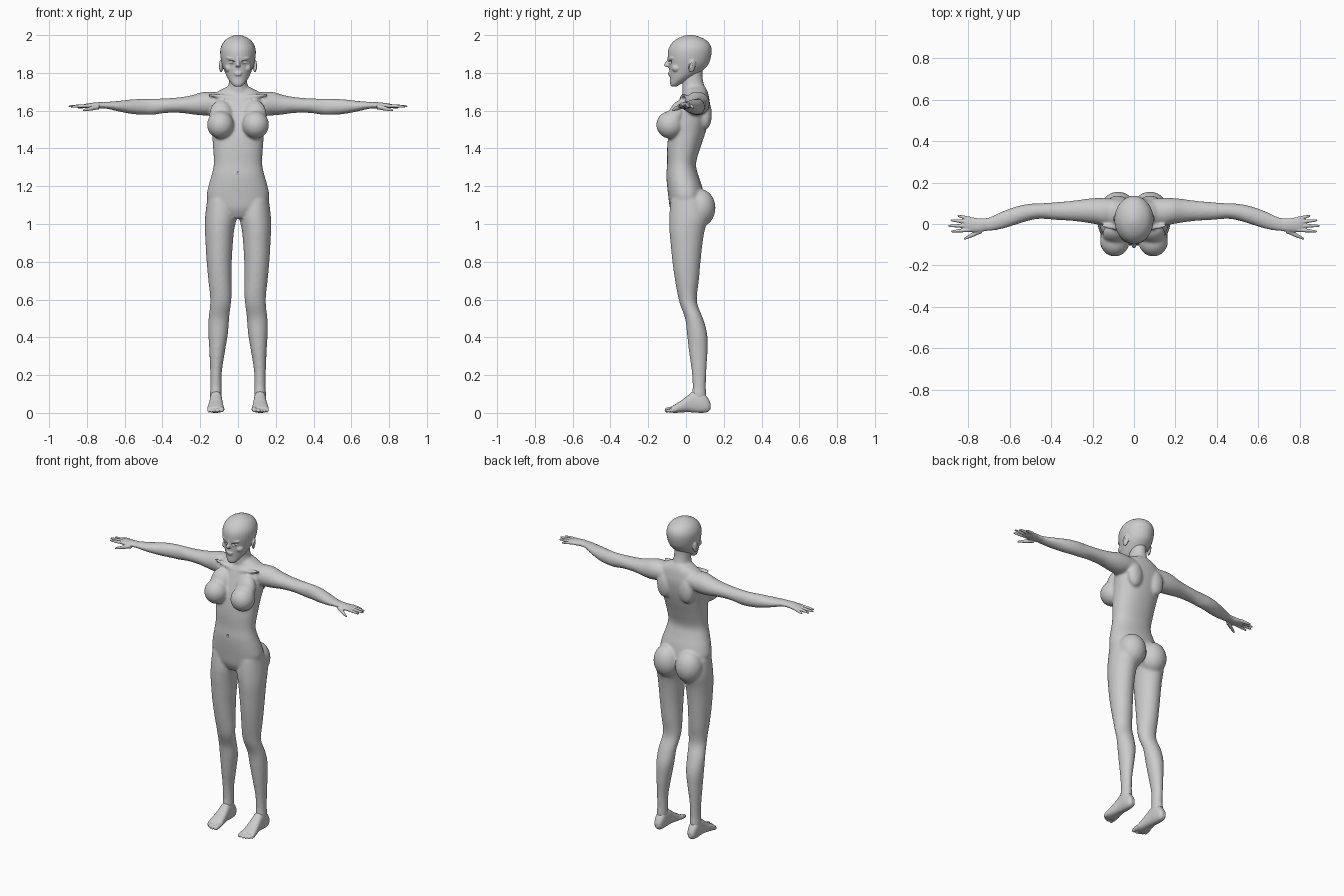
import bpy, bmesh, math
from mathutils import Matrix, Vector

AXES = {'x': (0, 1, 2), 'y': (1, 0, 2), 'z': (2, 0, 1)}


def spline(rows, steps=5):
    """Catmull-Rom interpolation of cross-section rows."""
    out = []
    for i in range(len(rows) - 1):
        a, b, c, d = (rows[min(max(i + k, 0), len(rows) - 1)] for k in (-1, 0, 1, 2))
        for s in range(steps):
            t = s / steps
            out.append([0.5 * (2 * q + (r - p) * t + (2 * p - 5 * q + 4 * r - u) * t * t
                        + (3 * q - p - 3 * r + u) * t ** 3) for p, q, r, u in zip(a, b, c, d)])
    return out + [list(rows[-1])]


def loft(bm, axis, rows, power=2.0, n=32):
    """Rows are (position, low1, high1, low2, high2) along an axis."""
    m, u, v = AXES[axis]
    rings = []
    for pos, a0, a1, b0, b1 in spline(rows):
        ring = []
        for k in range(n):
            ang = 2 * math.pi * k / n
            c, s = math.cos(ang), math.sin(ang)
            co = [0, 0, 0]
            co[m] = pos
            co[u] = (a0 + a1) / 2 + (a1 - a0) / 2 * math.copysign(abs(c) ** (2 / power), c)
            co[v] = (b0 + b1) / 2 + (b1 - b0) / 2 * math.copysign(abs(s) ** (2 / power), s)
            ring.append(bm.verts.new(co))
        rings.append(ring)
    faces = [bm.faces.new(rings[0]), bm.faces.new(rings[-1][::-1])]
    for r0, r1 in zip(rings, rings[1:]):
        for k in range(n):
            j = (k + 1) % n
            faces.append(bm.faces.new((r0[k], r1[k], r1[j], r0[j])))
    bmesh.ops.recalc_face_normals(bm, faces=faces)


def centred(rows):
    return [(z, -w, w, y0, y1) for z, w, y0, y1 in rows]


def ball(bm, loc, rad, tilt=(0, 0, 0)):
    mat = Matrix.Translation(loc)
    for ang, ax in zip(tilt, 'XYZ'):
        mat = mat @ Matrix.Rotation(math.radians(ang), 4, ax)
    mat = mat @ Matrix.Diagonal((*rad, 1))
    bmesh.ops.create_uvsphere(bm, u_segments=32, v_segments=20, radius=1, matrix=mat)


def digit(bm, axis, start, end, r0, r1):
    """Rounded finger or toe running mainly along one axis."""
    m, u, v = AXES[axis]
    rows = []
    for t, f in ((0, 1), (.25, .95), (.45, 1.05), (.7, .93), (.9, .85), (.97, .6), (1, .2)):
        c = Vector(start).lerp(Vector(end), t)
        r = (r0 + (r1 - r0) * t) * f
        rows.append((c[m], c[u] - r, c[u] + r, c[v] - r, c[v] + r))
    loft(bm, axis, rows, n=16)


def finish(name, bm, mirror=True, voxel=0, smooth=0, cutters=()):
    for f in bm.faces:
        f.smooth = True
    me = bpy.data.meshes.new(name)
    bm.to_mesh(me)
    bm.free()
    ob = bpy.data.objects.new(name, me)
    bpy.context.collection.objects.link(ob)
    if mirror:
        ob.modifiers.new("mirror", 'MIRROR').use_mirror_merge = False
    if voxel:
        rm = ob.modifiers.new("blend", 'REMESH')
        rm.mode, rm.voxel_size, rm.use_smooth_shade = 'VOXEL', voxel, True
    for c in cutters:
        bo = ob.modifiers.new("cut", 'BOOLEAN')
        bo.operation, bo.object = 'DIFFERENCE', c
        c.hide_render = True
        c.hide_set(True)
    if smooth:
        sm = ob.modifiers.new("soften", 'SMOOTH')
        sm.factor, sm.iterations = 0.5, smooth
    return ob


# Torso
bm = bmesh.new()
loft(bm, 'z', centred([
    (1.03, .06, -.06, .05), (1.08, .135, -.084, .085), (1.14, .165, -.093, .095),
    (1.20, .157, -.10, .085), (1.26, .14, -.104, .065), (1.32, .128, -.10, .053),
    (1.40, .132, -.10, .075), (1.48, .138, -.092, .102), (1.55, .148, -.075, .12),
    (1.62, .155, -.05, .128), (1.67, .145, -.03, .122), (1.70, .11, -.012, .115),
    (1.725, .062, -.005, .103)]), power=2.2)
# Neck
loft(bm, 'z', centred([
    (1.66, .085, -.01, .115), (1.70, .062, -.018, .108), (1.74, .05, -.02, .095),
    (1.78, .047, -.022, .088), (1.84, .047, -.02, .088)]))
# Chest, shoulder blades, hips, collar bones
ball(bm, (.093, -.084, 1.525), (.071, .073, .073))
ball(bm, (.09, -.05, 1.575), (.062, .045, .085), (-20, 0, 0))
ball(bm, (.078, .103, 1.58), (.05, .034, .08))
ball(bm, (.077, .075, 1.085), (.083, .081, .10))
ball(bm, (.085, -.018, 1.675), (.08, .013, .011), (0, -8, 8))
# Legs
loft(bm, 'z', [
    (1.13, .02, .163, -.08, .10), (1.04, .008, .174, -.089, .12), (.97, .02, .175, -.088, .10),
    (.9, .027, .172, -.082, .088), (.8, .033, .166, -.072, .077), (.7, .034, .157, -.058, .068),
    (.62, .034, .148, -.043, .058), (.57, .038, .148, -.03, .062), (.5, .047, .156, -.005, .09),
    (.42, .053, .157, .005, .112), (.33, .068, .152, .015, .114), (.22, .085, .147, .03, .108),
    (.14, .087, .146, .035, .105), (.09, .087, .148, .03, .108), (.05, .095, .14, .03, .105)])
# Arms
loft(bm, 'x', [
    (.08, .01, .12, 1.60, 1.69), (.14, -.008, .125, 1.578, 1.70), (.19, 0, .125, 1.575, 1.698),
    (.24, .008, .12, 1.58, 1.683), (.30, .015, .112, 1.588, 1.672), (.38, .02, .105, 1.588, 1.665),
    (.45, .025, .10, 1.578, 1.664), (.50, .018, .098, 1.578, 1.663), (.56, 0, .087, 1.582, 1.66),
    (.63, -.022, .063, 1.595, 1.652), (.69, -.034, .036, 1.609, 1.647),
    (.735, -.035, .022, 1.614, 1.643)])
cut = bmesh.new()
ball(cut, (0, -.11, 1.27), (.008, .014, .011))
navel = finish("navel_cutter", cut, mirror=False)
finish("body", bm, voxel=.007, smooth=10, cutters=[navel])

# Head
bm = bmesh.new()
loft(bm, 'z', centred([
    (1.728, .018, -.078, -.05), (1.742, .034, -.084, -.025), (1.772, .055, -.085, .03),
    (1.80, .068, -.088, .075), (1.84, .083, -.091, .115), (1.88, .092, -.096, .131),
    (1.92, .094, -.094, .136), (1.95, .085, -.081, .128), (1.975, .066, -.056, .104),
    (1.993, .036, -.02, .066), (2.001, .008, .01, .03)]))
# Nose, brows, lips, cheeks, ears
loft(bm, 'z', centred([
    (1.885, .006, -.098, -.07), (1.862, .008, -.104, -.07), (1.845, .012, -.117, -.07),
    (1.836, .013, -.114, -.07), (1.831, .009, -.10, -.07)]), n=20)
ball(bm, (.038, -.077, 1.877), (.026, .012, .006), (0, -4, 20))
ball(bm, (.0, -.087, 1.800), (.021, .009, .005))
ball(bm, (.0, -.086, 1.790), (.018, .009, .006))
ball(bm, (.046, -.05, 1.825), (.025, .026, .022))
ball(bm, (.09, .032, 1.836), (.009, .019, .034), (-12, 0, 22))
cut = bmesh.new()
ball(cut, (.037, -.09, 1.857), (.023, .02, .010), (0, -6, 15))
ball(cut, (.104, .026, 1.84), (.008, .010, .02), (-12, 0, 22))
face_cut = finish("face_cutter", cut)
finish("head", bm, voxel=.004, smooth=4, cutters=[face_cut])

# Eyes
bm = bmesh.new()
ball(bm, (.036, -.06, 1.857), (.019, .018, .016))
finish("eyes", bm)

# Hands
bm = bmesh.new()
loft(bm, 'x', [
    (.69, -.03, .032, 1.613, 1.643), (.735, -.037, .026, 1.611, 1.645),
    (.775, -.04, .031, 1.610, 1.641), (.805, -.034, .032, 1.614, 1.637),
    (.818, -.026, .026, 1.619, 1.632)])
for y0, x1, y1, z1 in ((-.028, .883, -.036, 1.622), (-.009, .897, -.009, 1.623),
                       (.009, .885, .018, 1.621), (.025, .852, .04, 1.616)):
    digit(bm, 'x', (.79, y0, 1.626), (x1, y1, z1), .0105, .0065)
digit(bm, 'x', (.735, -.03, 1.622), (.822, -.073, 1.601), .015, .007)
finish("hands", bm, voxel=.003, smooth=3)

# Feet
bm = bmesh.new()
loft(bm, 'y', [
    (.130, .105, .13, .02, .05), (.115, .092, .142, .005, .08), (.085, .086, .148, 0, .112),
    (.04, .084, .149, .002, .115), (.01, .081, .152, .004, .092), (-.025, .077, .158, .002, .066),
    (-.06, .075, .163, 0, .044), (-.08, .08, .161, .002, .03)], power=2.4)
for x, y, r in ((.086, -.113, .014), (.108, -.112, .0105), (.125, -.105, .0095),
                (.140, -.096, .009), (.154, -.084, .0085)):
    digit(bm, 'y', (x, -.045, r + .010), (x, y, r), r, r)
finish("feet", bm, voxel=.0035, smooth=4)
